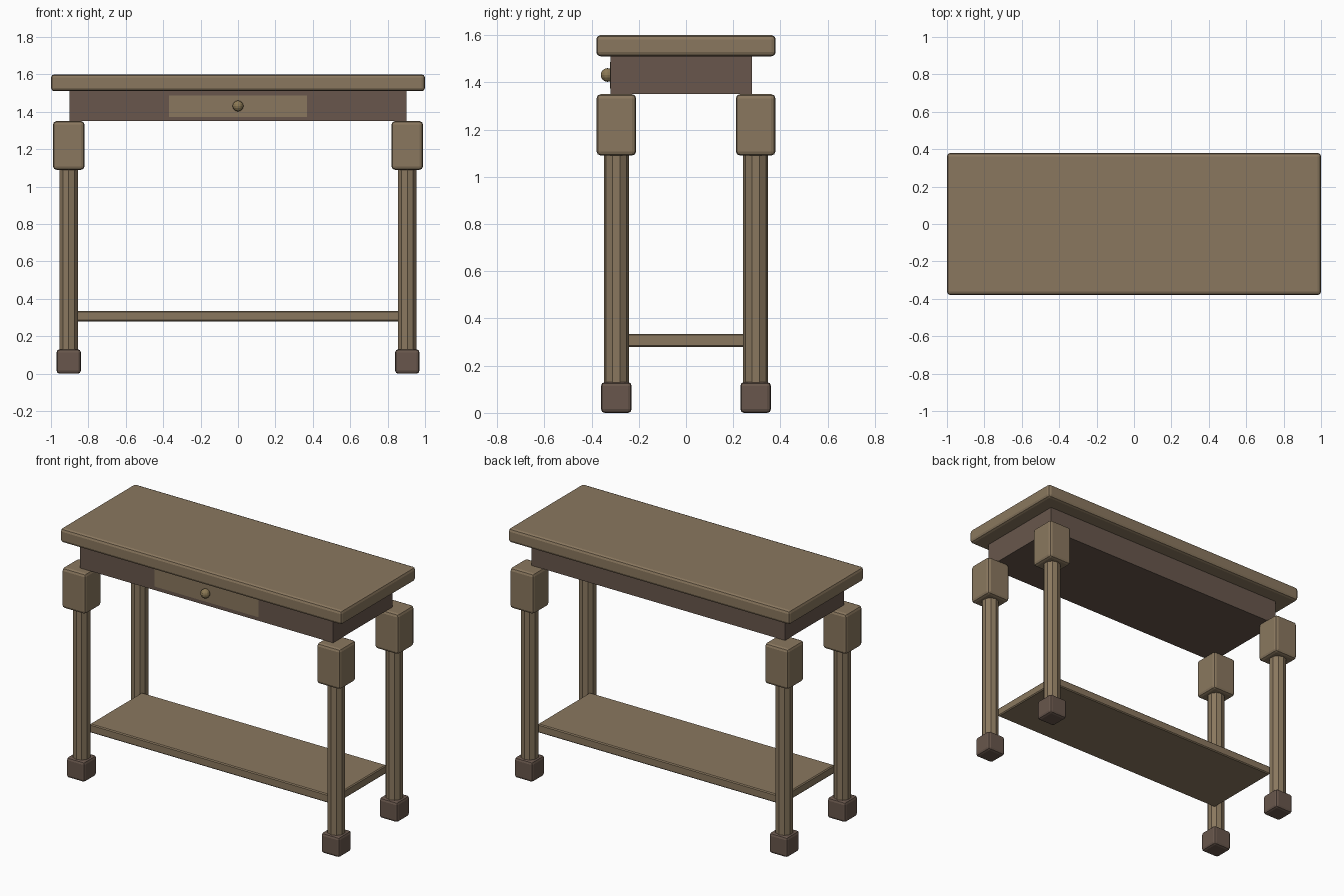
import bpy

if "Cube" in bpy.data.objects:
    bpy.data.objects.remove(bpy.data.objects["Cube"])


def material(name, color):
    m = bpy.data.materials.new(name)
    m.diffuse_color = (*color, 1)
    m.use_nodes = True
    m.node_tree.nodes["Principled BSDF"].inputs["Base Color"].default_value = m.diffuse_color
    return m


light = material("light_wood", (0.255, 0.187, 0.114))
dark = material("dark_wood", (0.138, 0.094, 0.072))
brass = material("knob_wood", (0.26, 0.19, 0.09))


def box(name, x, y, z, mat, bevel=0.0, segments=2):
    """Box from (min, max) ranges, with optional rounded edges."""
    center = [(a + b) / 2 for a, b in (x, y, z)]
    bpy.ops.mesh.primitive_cube_add(size=1, location=center)
    o = bpy.context.object
    o.name = name
    o.scale = [b - a for a, b in (x, y, z)]
    bpy.ops.object.transform_apply(location=False, rotation=False, scale=True)
    o.data.materials.append(mat)
    if bevel:
        mod = o.modifiers.new("Bevel", 'BEVEL')
        mod.width = bevel
        mod.segments = segments
    return o


def post(name, cx, cy, half, z, mat, bevel):
    return box(name, (cx - half, cx + half), (cy - half, cy + half), z, mat, bevel)


# Table top, apron and lower shelf
box("table_top", (-1, 1), (-0.38, 0.38), (1.51, 1.60), light, 0.018)
box("apron", (-0.90, 0.90), (-0.32, 0.28), (1.35, 1.51), dark)
box("lower_shelf", (-0.87, 0.87), (-0.265, 0.265), (0.28, 0.335), light, 0.006, 1)

# Drawer front, flush with the apron, and its round knob
box("drawer_front", (-0.37, 0.37), (-0.321, -0.30), (1.373, 1.487), light)
bpy.ops.mesh.primitive_uv_sphere_add(segments=12, ring_count=8, radius=0.029,
                                     location=(0, -0.332, 1.431))
knob = bpy.context.object
knob.name = "drawer_knob"
knob.data.materials.append(brass)

# Four legs: foot, ten-sided column and square block
for side, cx in (("left", -0.905), ("right", 0.905)):
    for end, cy in (("front", -0.295), ("back", 0.295)):
        tag = f"{end}_{side}"
        post(f"{tag}_foot", cx, cy, 0.065, (0, 0.13), dark, 0.016)
        post(f"{tag}_leg_block", cx, cy, 0.084, (1.09, 1.35), light, 0.018)
        bpy.ops.mesh.primitive_cylinder_add(vertices=10, radius=0.053, depth=1.0,
                                            location=(cx, cy, 0.61))
        leg = bpy.context.object
        leg.name = f"{tag}_leg"
        leg.data.materials.append(light)
